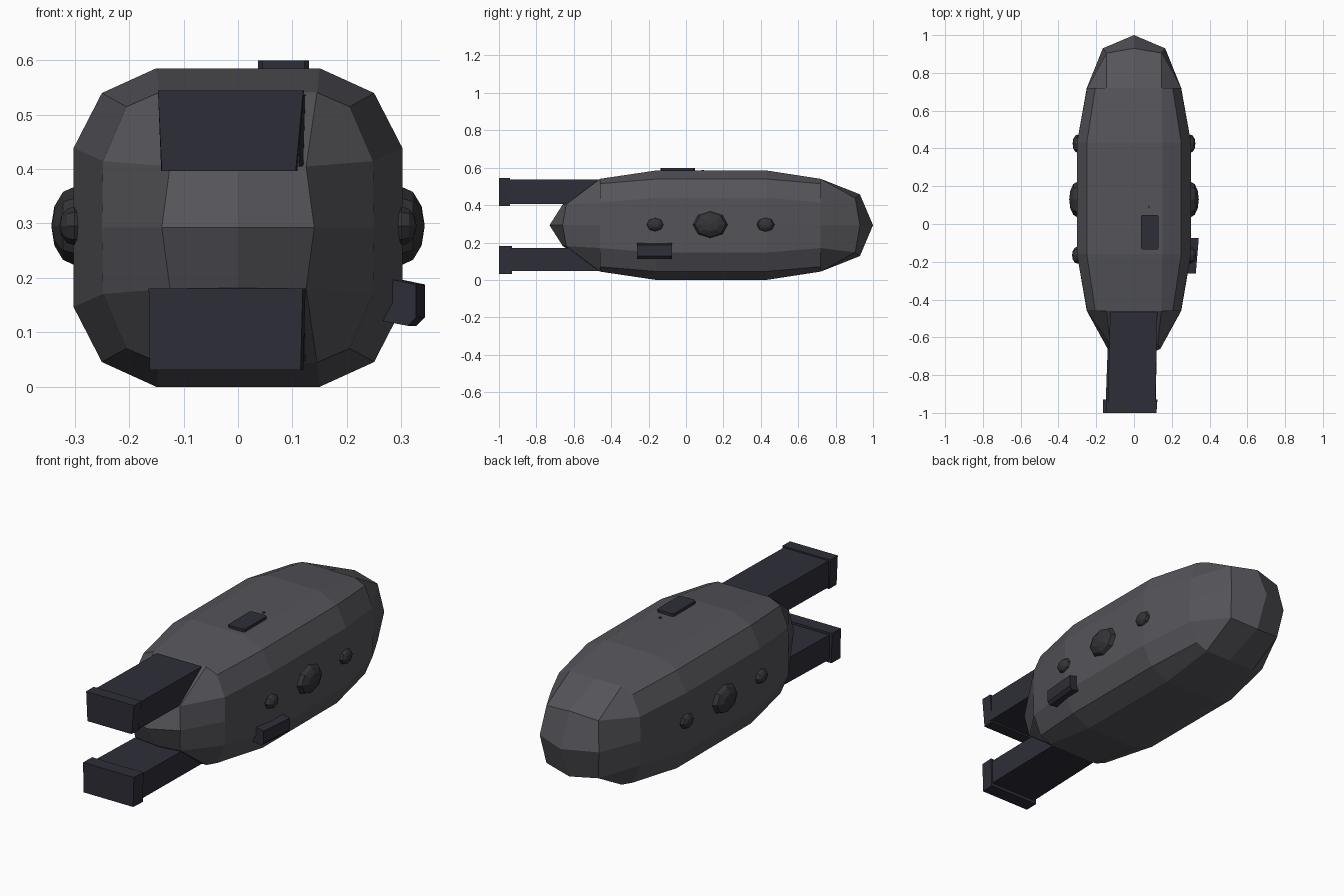
import bpy, bmesh, math
from mathutils import Matrix, Vector

if "Cube" in bpy.data.objects:
    bpy.data.objects.remove(bpy.data.objects["Cube"])

def mat(name, r, g, b):
    m = bpy.data.materials.new(name)
    m.diffuse_color = (r, g, b, 1)
    m.use_nodes = True
    m.node_tree.nodes["Principled BSDF"].inputs["Base Color"].default_value = m.diffuse_color
    return m

HULL = mat("hull grey", 0.090, 0.090, 0.102)
BEAM = mat("dark blue grey", 0.027, 0.027, 0.039)
TRIM = mat("charcoal", 0.034, 0.034, 0.039)
CZ = 0.2925  # height of the hull axis

def finish(name, bm, m):
    bmesh.ops.recalc_face_normals(bm, faces=bm.faces)
    me = bpy.data.meshes.new(name)
    bm.to_mesh(me)
    bm.free()
    me.materials.append(m)
    ob = bpy.data.objects.new(name, me)
    bpy.context.collection.objects.link(ob)
    return ob

def loft(name, rings, m):
    """Skin closed rings of equal size and cap both ends."""
    bm = bmesh.new()
    rv = [[bm.verts.new(p) for p in r] for r in rings]
    n = len(rv[0])
    for a, b in zip(rv, rv[1:]):
        for i in range(n):
            bm.faces.new((a[i], a[(i + 1) % n], b[(i + 1) % n], b[i]))
    bm.faces.new(rv[0])
    bm.faces.new(rv[-1])
    return finish(name, bm, m)

# Hull: a 4-segment rounded box, shaped by quarter profiles
def hull_section(y, quarter):
    """16-point ring: axis point, side, corner, side for each quadrant."""
    top, a, c, b, side = quarter
    q = [top, a, c, b, side]
    pts = q + [(x, -z) for x, z in q[-2::-1]]
    pts += [(-x, z) for x, z in pts[-2:0:-1]]
    return [(x, y, CZ + z) for x, z in pts]

END = [(0, .248), (.145, .248), (.205, .222), (.248, .122), (.25, 0)]
FULL = [(0, .2925), (.15, .2925), (.25, .247), (.302, .146), (.302, 0)]

def cap(bm, ring, mid, corner, tip):
    """Close a 16 ring with a 2x2 grid of inner quads."""
    (mx, mz, my), (cx, cz, cy) = mid, corner
    inner = []
    for dx, dz in [(0, 1), (1, 1), (1, 0), (1, -1), (0, -1), (-1, -1), (-1, 0), (-1, 1)]:
        if dx and dz:
            p = (dx * cx, cy, CZ + dz * cz)
        else:
            p = (dx * mx, my, CZ + dz * mz)
        inner.append(bm.verts.new(p))
    t = bm.verts.new((0, tip, CZ))
    for k in range(4):
        o = [ring[(4 * k + j) % 16] for j in range(5)]
        a, c, b = inner[2 * k], inner[2 * k + 1], inner[(2 * k + 2) % 8]
        bm.faces.new((o[0], o[1], c, a))
        bm.faces.new((o[1], o[2], o[3], c))
        bm.faces.new((o[3], o[4], b, c))
        bm.faces.new((a, c, b, t))

bm = bmesh.new()
rings = []
for y, q in [(-.46, END), (-.16, FULL), (.13, FULL), (.43, FULL), (.72, END)]:
    rings.append([bm.verts.new(p) for p in hull_section(y, q)])
for a, b in zip(rings, rings[1:]):
    for i in range(16):
        bm.faces.new((a[i], a[(i + 1) % 16], b[(i + 1) % 16], b[i]))
cap(bm, rings[0], (.14, .11, -.66), (.125, .112, -.64), -.73)
cap(bm, rings[-1], (.165, .165, .93), (.145, .145, .905), 1.0)
finish("hull", bm, HULL)

# Forward beams with a slightly larger end collar
def rect(y, x0, x1, z0, z1, skew=0):
    return [(x0, y, z1), (x1, y, z1), (x1 - skew, y, z0), (x0 + skew * .5, y, z0)]

loft("upper_beam", [rect(-.40, -.125, .125, .405, .537),
                    rect(-.95, -.138, .113, .405, .537)], BEAM)
loft("upper_beam_collar", [rect(-.94, -.147, .121, .396, .544, .012),
                           rect(-1.0, -.147, .120, .396, .544, .014)], BEAM)
loft("lower_beam", [rect(-.40, -.13, .125, .047, .170),
                    rect(-.95, -.150, .115, .047, .170)], BEAM)
loft("lower_beam_collar", [rect(-.93, -.163, .124, .031, .181, .004),
                           rect(-1.0, -.164, .119, .031, .181, .004)], BEAM)

# Faceted domes on both flanks
def dome(name, side, y, rx, ry, rz):
    bm = bmesh.new()
    bmesh.ops.create_uvsphere(bm, u_segments=8, v_segments=6, radius=1)
    M = (Matrix.Translation((side * .30, y, CZ + .003))
         @ Matrix.Diagonal((rx, ry, rz, 1))
         @ Matrix.Rotation(math.radians(90), 4, 'Y'))
    bmesh.ops.transform(bm, matrix=M, verts=bm.verts)
    finish(name, bm, TRIM)

for s, label in ((1, "right"), (-1, "left")):
    dome(f"{label}_main_dome", s, .13, .043, .094, .072)
    dome(f"{label}_front_dome", s, -.165, .028, .045, .036)
    dome(f"{label}_rear_dome", s, .425, .025, .048, .038)

# Small box on the right flank
profile = [(.27, .123), (.328, .112), (.343, .127), (.343, .188), (.285, .200)]
loft("side_box", [[(x - d, y, z) for x, z in profile]
                  for y, d in ((-.262, .016), (-.075, 0))], BEAM)

# Roof hatch with clipped corners, and its tiny tab
def plate(name, x0, x1, y0, y1, z0, z1, c):
    o = [(x0 + c, y0), (x1 - c, y0), (x1, y0 + c), (x1, y1 - c),
         (x1 - c, y1), (x0 + c, y1), (x0, y1 - c), (x0, y0 + c)]
    loft(name, [[(x, y, z) for x, y in o] for z in (z0, z1)], BEAM if c > .005 else TRIM)

plate("roof_hatch", .037, .130, -.135, .048, .575, .599, .008)
plate("roof_tab", .074, .086, .083, .097, .578, .588, .002)
